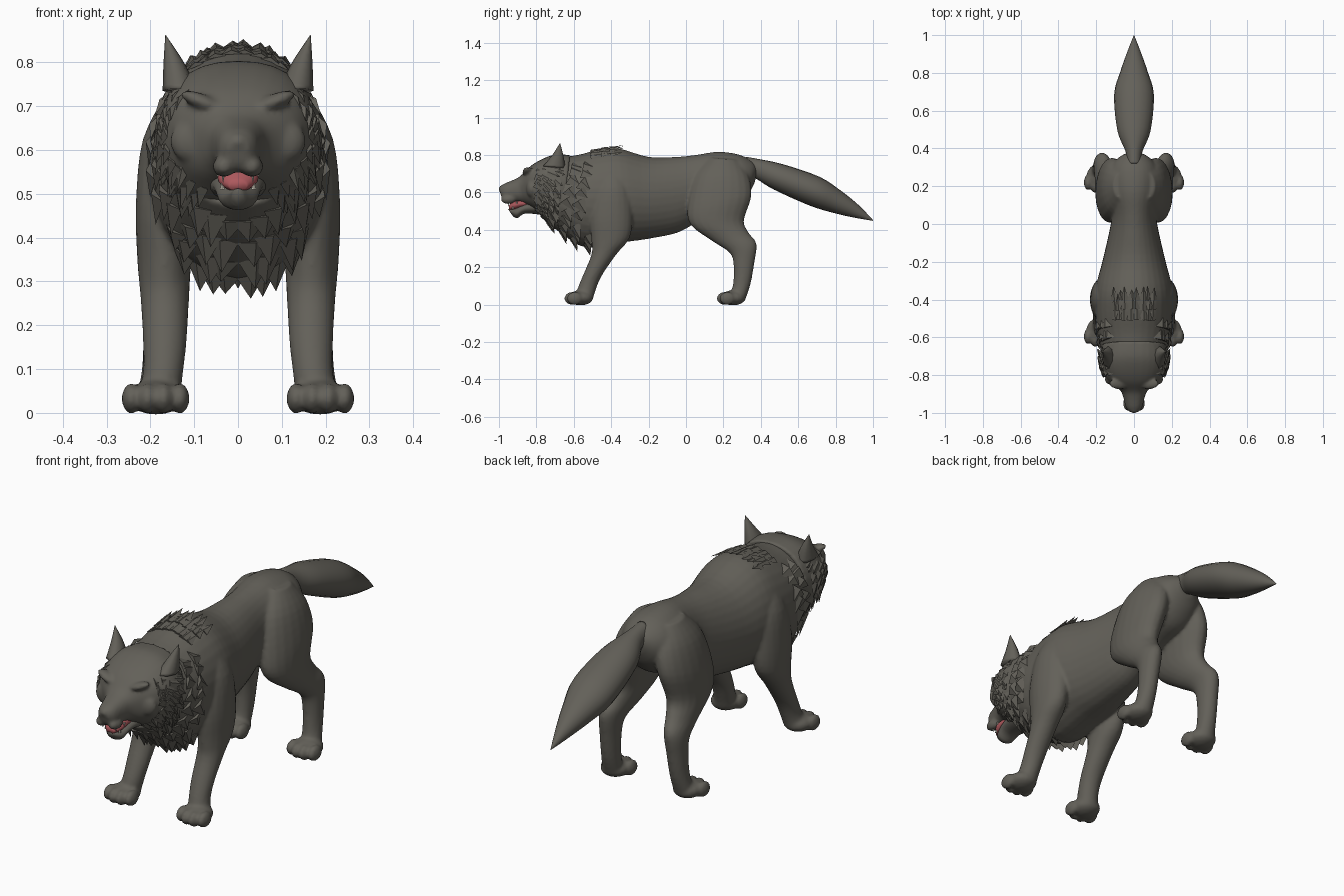
import bpy, bmesh, math, random
from mathutils import Vector, Matrix

random.seed(4)
if "Cube" in bpy.data.objects:
    bpy.data.objects.remove(bpy.data.objects["Cube"])


def material(name, rgb):
    m = bpy.data.materials.new(name)
    m.use_nodes = True
    m.diffuse_color = (*rgb, 1)
    bsdf = m.node_tree.nodes["Principled BSDF"]
    bsdf.inputs["Base Color"].default_value = (*rgb, 1)
    bsdf.inputs["Roughness"].default_value = 0.9
    return m


FUR = material("grey fur", (0.125, 0.118, 0.1))
PINK = material("pink mouth", (0.42, 0.1, 0.11))
IVORY = material("ivory teeth", (0.55, 0.52, 0.44))


def finish(name, bm, mat=FUR, smooth=True, blend=0):
    """Make the object; blend fuses overlapping pieces into one skin."""
    bmesh.ops.recalc_face_normals(bm, faces=bm.faces)
    mesh = bpy.data.meshes.new(name)
    bm.to_mesh(mesh)
    bm.free()
    mesh.materials.append(mat)
    for p in mesh.polygons:
        p.use_smooth = smooth
    ob = bpy.data.objects.new(name, mesh)
    bpy.context.collection.objects.link(ob)
    if blend:
        skin = ob.modifiers.new("Skin", 'REMESH')
        skin.mode = 'VOXEL'
        skin.voxel_size = 0.008
        skin.use_smooth_shade = True
        soften = ob.modifiers.new("Soften", 'SMOOTH')
        soften.factor = 0.5
        soften.iterations = blend


def smooth_rings(rings, steps=4):
    """Spline through rings of (x, half width, (y, z) of one edge, (y, z) of the other)."""
    flat = [Vector((x, w, *a, *b)) for x, w, a, b in rings]
    out = []
    for i in range(len(flat) - 1):
        p0, p1 = flat[max(i - 1, 0)], flat[i]
        p2, p3 = flat[i + 1], flat[min(i + 2, len(flat) - 1)]
        for k in range(steps):
            t = k / steps
            out.append(0.5 * (2 * p1 + (p2 - p0) * t + (2 * p0 - 5 * p1 + 4 * p2 - p3) * t * t
                              + (3 * p1 - p0 - 3 * p2 + p3) * t ** 3))
    return out + [flat[-1]]


def ring_point(r, angle, side=1, square=1):
    x, w, y1, z1, y2, z2 = r
    centre = Vector((x * side, (y1 + y2) / 2, (z1 + z2) / 2))
    up = Vector((0, (y1 - y2) / 2, (z1 - z2) / 2))
    c, s = (math.copysign(abs(v) ** square, v) for v in (math.cos(angle), math.sin(angle)))
    return centre + Vector((max(w, 0.001) * c, 0, 0)) + up * s


def add_loft(bm, rings, side=1, sides=20, square=1):
    loops = [[bm.verts.new(ring_point(r, math.tau * i / sides, side, square)) for i in range(sides)]
             for r in smooth_rings(rings)]
    for a, b in zip(loops, loops[1:]):
        for i in range(sides):
            j = (i + 1) % sides
            bm.faces.new((a[i], a[j], b[j], b[i]))
    bm.faces.new(loops[0])
    bm.faces.new(loops[-1])


def loft(name, rings, mat=FUR, **options):
    bm = bmesh.new()
    add_loft(bm, rings, **options)
    finish(name, bm, mat)


def add_blob(bm, centre, radii, turn=0):
    m = Matrix.Translation(centre) @ Matrix.Rotation(turn, 4, 'Y') @ Matrix.Diagonal((*radii, 1))
    bmesh.ops.create_uvsphere(bm, u_segments=16, v_segments=10, radius=1, matrix=m)


def spike(bm, base, direction, normal, length, width):
    """Flat three-sided lock of fur."""
    d = direction.normalized()
    across = d.cross(normal).normalized() * width / 2
    up = across.cross(d).normalized() * width * 0.2
    root = base - d * length * 0.3
    a, b, c = (bm.verts.new(p) for p in (root - across, root + across, root + up))
    tip = bm.verts.new(base + d * length)
    for f in ((a, b, c), (a, tip, b), (b, tip, c), (c, tip, a)):
        bm.faces.new(f)


# Body: torso, legs and paws under one skin
body = bmesh.new()
torso = [(0, .15, (-.70, .785), (-.78, .47)), (0, .185, (-.58, .80), (-.66, .375)),
         (0, .205, (-.46, .83), (-.53, .305)), (0, .202, (-.36, .835), (-.32, .335)),
         (0, .168, (-.2, .79), (-.2, .352)), (0, .133, (-.05, .79), (-.05, .383)),
         (0, .118, (.05, .80), (.05, .435)), (0, .13, (.17, .817), (.17, .5)),
         (0, .13, (.28, .803), (.28, .54)), (0, .09, (.35, .77), (.34, .6)),
         (0, .04, (.38, .74), (.37, .66))]
add_loft(body, torso, sides=32)
front_leg = [(.12, .04, (-.45, .73), (-.36, .74)), (.147, .07, (-.49, .62), (-.30, .63)),
             (.163, .07, (-.515, .47), (-.285, .49)), (.168, .062, (-.505, .34), (-.30, .36)),
             (.167, .056, (-.505, .27), (-.375, .265)), (.167, .05, (-.545, .17), (-.45, .155)),
             (.172, .046, (-.578, .09), (-.482, .08)), (.185, .052, (-.59, .035), (-.50, .02))]
hind_leg = [(.06, .05, (.13, .785), (.28, .775)), (.093, .075, (.05, .69), (.335, .69)),
            (.12, .08, (.01, .54), (.35, .58)), (.135, .07, (.022, .43), (.31, .45)),
            (.15, .057, (.14, .34), (.335, .385)), (.167, .047, (.235, .275), (.377, .325)),
            (.173, .042, (.255, .2), (.365, .22)), (.178, .041, (.25, .1), (.345, .11)),
            (.185, .048, (.225, .035), (.315, .02))]
for s in (1, -1):
    add_loft(body, front_leg, side=s)
    add_loft(body, hind_leg, side=s)
    for y in (-.565, .25):
        add_blob(body, (.187 * s, y, .036), (.066, .07, .04))
        for k in range(4):
            off = (k - 1.5) * .037
            add_blob(body, (.188 * s + off, y - .052 + abs(off) * .4, .033), (.022, .042, .035))
finish("body", body, blend=4)

# Tail
loft("tail", [(0, .04, (.32, .79), (.33, .69)), (0, .045, (.39, .778), (.38, .67)),
              (0, .088, (.52, .75), (.47, .615)), (0, .105, (.71, .685), (.66, .53)),
              (0, .073, (.82, .615), (.79, .49)), (0, .036, (.92, .535), (.9, .465)),
              (0, .001, (1.0, .452), (.999, .448))])

# Head: skull, muzzle, brows and cheeks under one skin
skull = bmesh.new()
head = [(0, .024, (-1.0, .622), (-.985, .57)), (0, .043, (-.975, .645), (-.965, .55)),
        (0, .056, (-.92, .668), (-.92, .55)), (0, .075, (-.885, .688), (-.87, .54)),
        (0, .138, (-.835, .738), (-.82, .515)), (0, .172, (-.77, .778), (-.77, .48)),
        (0, .182, (-.70, .802), (-.72, .45)), (0, .172, (-.62, .80), (-.66, .43))]
add_loft(skull, head, sides=32, square=.85)
add_blob(skull, (0, -.98, .618), (.026, .022, .022))
for s in (1, -1):
    add_blob(skull, (.078 * s, -.845, .708), (.058, .03, .018), -.4 * s)
    add_blob(skull, (.105 * s, -.825, .62), (.05, .03, .05))
    add_blob(skull, (.032 * s, -.95, .562), (.026, .04, .024))
finish("head", skull, blend=3)

# Jaw, tongue and teeth
loft("lower_jaw", [(0, .016, (-.952, .512), (-.925, .472)), (0, .042, (-.92, .515), (-.9, .463)),
                   (0, .054, (-.87, .54), (-.86, .487)), (0, .07, (-.79, .57), (-.77, .48))])
loft("tongue", [(0, .02, (-.948, .53), (-.946, .506)), (0, .043, (-.92, .558), (-.92, .506)),
                (0, .047, (-.885, .565), (-.88, .515)), (0, .04, (-.82, .565), (-.82, .52))], PINK)
teeth = bmesh.new()
for s in (1, -1):
    for x, y, z, size in ((.034, -.95, .55, -.026), (.045, -.905, .55, -.018), (.036, -.925, .51, .025)):
        m = Matrix.Translation((x * s, y, z + size / 2))
        if size < 0:
            m = m @ Matrix.Rotation(math.pi, 4, 'X')
        bmesh.ops.create_cone(teeth, segments=6, radius1=.006, radius2=0, depth=abs(size),
                              cap_ends=True, matrix=m)
finish("teeth", teeth, IVORY, smooth=False)

# Ears
for s, label in ((1, "left"), (-1, "right")):
    loft(label + "_ear", [(.132, .04, (-.765, .74), (-.645, .73)), (.146, .024, (-.715, .80), (-.655, .795)),
                          (.165, .001, (-.675, .862), (-.672, .86))], side=s, sides=8)

# Layered mane around cheeks, neck and shoulders
mane = bmesh.new()


def fur_row(ring, count, start, end, lift, flow, size, width):
    centre = (ring_point(ring, 0) + ring_point(ring, math.pi)) / 2
    for i in range(count):
        a = start + (end - start) * (i + random.uniform(.2, .8)) / count
        for s in (1, -1):
            p = ring_point(ring, a)
            n = (p - centre).normalized()
            p.x, n.x = p.x * s, n.x * s
            fall = (0.75 - 0.5 * math.sin(a)) * (1 - max(math.sin(a), 0))
            spike(mane, p, Vector((0, flow, -fall)) + n * lift, n, size * random.uniform(.7, 1.2), width)


low, high = -math.pi / 2, math.pi / 2
head_rings, body_rings = smooth_rings(head), smooth_rings(torso)
for index in (19, 21, 23, 25):
    fur_row(head_rings[index], 9, low * .7, high * .45, .3, .6, .05, .06)
for index in (2, 4, 6):
    fur_row(body_rings[index], 10, low, high * .6, .1, .5, .055, .085)
fur_row(body_rings[8], 4, low, low * .5, .05, .5, .05, .08)
# Crest over the withers
for index in (7, 9, 11):
    fur_row(body_rings[index], 4, high * .62, high, .25, .9, .06, .05)
# Long cheek locks beside the mouth
for s in (1, -1):
    for x, z, size in ((.1, .6, .05), (.125, .56, .06), (.15, .6, .06)):
        spike(mane, Vector((x * s, -.835 + (x - .09) * .8, z)), Vector((.25 * s, .3, -1)),
              Vector((.4 * s, -1, 0)), size, .045)
# Pointed chest tip
for x in (-.06, -.03, 0, .03, .06):
    spike(mane, Vector((x, -.535, .33 + abs(x) * .6)), Vector((x, .4, -1)), Vector((0, -1, 0)), .05, .07)
finish("mane", mane, smooth=False)
